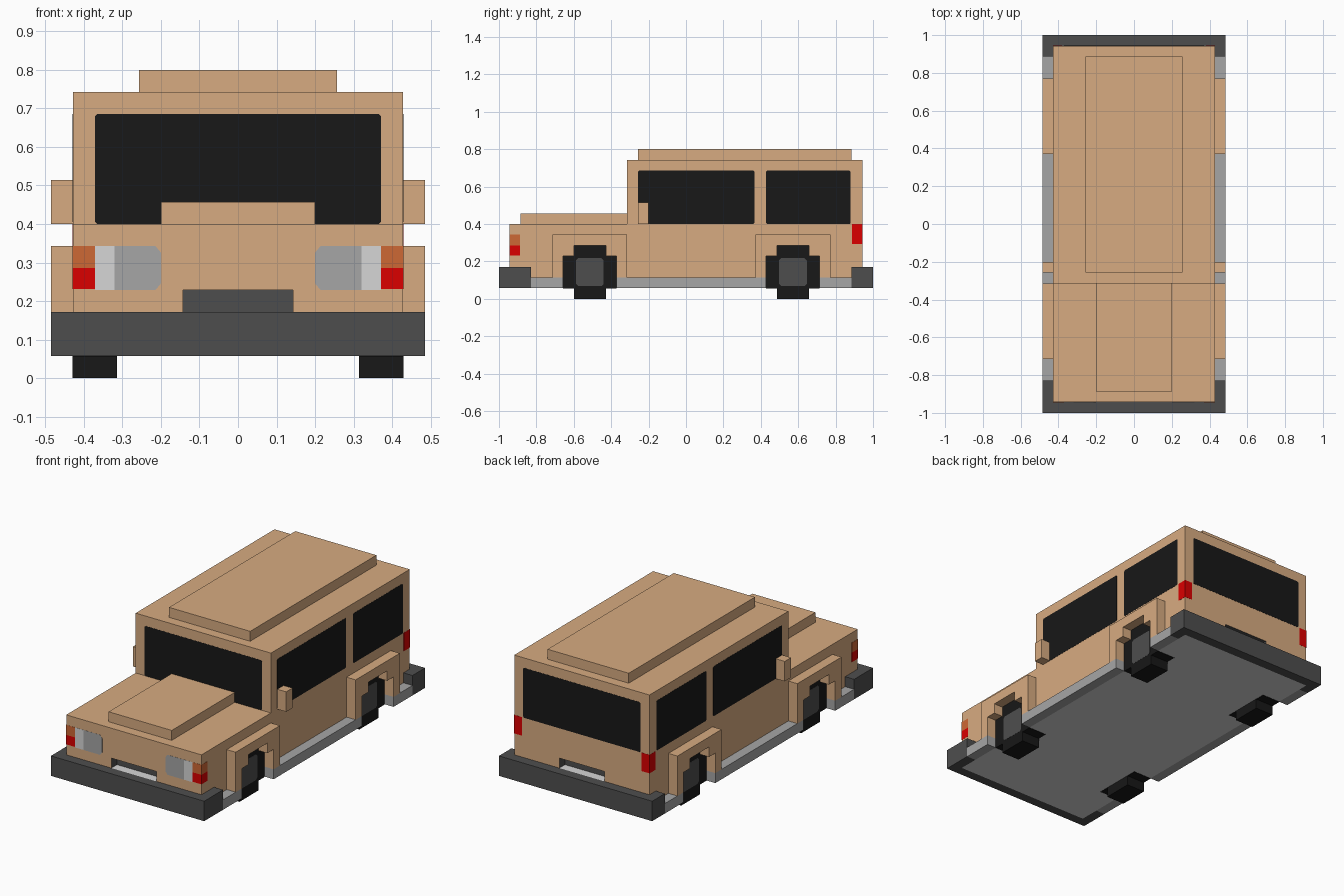
import bpy
import bmesh

U = 1 / 35      # block size
EPS = 0.03      # thickness of painted plates, in blocks

if "Cube" in bpy.data.objects:
    bpy.data.objects.remove(bpy.data.objects["Cube"], do_unlink=True)


def material(name, r, g, b):
    m = bpy.data.materials.new(name)
    m.use_nodes = True
    m.diffuse_color = (r, g, b, 1)
    m.node_tree.nodes["Principled BSDF"].inputs["Base Color"].default_value = (r, g, b, 1)
    return m


TAN = material("tan paint", 0.683, 0.41, 0.22)
BLACK = material("black", 0.009, 0.009, 0.009)
DARK = material("dark grey", 0.076, 0.076, 0.076)
GREY = material("mid grey", 0.382, 0.382, 0.382)
LIGHT = material("light grey", 0.67, 0.67, 0.67)
RED = material("red", 0.705, 0.0, 0.0)
ORANGE = material("orange", 0.617, 0.138, 0.036)


def prism(name, points, axis, a, b, mat):
    """Extrude a profile, given on the other two axes, from a to b (in blocks)."""
    bm = bmesh.new()
    verts = []
    for p, q in points:
        co = [p, q]
        co.insert(axis, a)
        verts.append(bm.verts.new([c * U for c in co]))
    face = bm.faces.new(verts)
    grown = bmesh.ops.extrude_face_region(bm, geom=[face])["geom"]
    move = [0, 0, 0]
    move[axis] = (b - a) * U
    bmesh.ops.translate(bm, vec=move, verts=[g for g in grown if isinstance(g, bmesh.types.BMVert)])
    bmesh.ops.recalc_face_normals(bm, faces=bm.faces)
    mesh = bpy.data.meshes.new(name)
    bm.to_mesh(mesh)
    bm.free()
    mesh.materials.append(mat)
    ob = bpy.data.objects.new(name, mesh)
    bpy.context.scene.collection.objects.link(ob)
    return ob


def rect(p0, p1, q0, q1, cut=0.0):
    """Rectangle profile, with clipped corners if cut is given."""
    if not cut:
        return [(p0, q0), (p1, q0), (p1, q1), (p0, q1)]
    return [(p0 + cut, q0), (p1 - cut, q0), (p1, q0 + cut), (p1, q1 - cut),
            (p1 - cut, q1), (p0 + cut, q1), (p0, q1 - cut), (p0, q0 + cut)]


def box(name, x0, x1, y0, y1, z0, z1, mat):
    return prism(name, rect(x0, x1, y0, y1), 2, z0, z1, mat)


# Lower body with a slot above each bumper
body = box("lower_body", -15, 15, -33, 33, 4, 14, TAN)
for end in (-1, 1):
    cutter = box("slot_cutter", -5, 5, end * 31.2, end * 34, 6, 8, DARK)
    mod = body.modifiers.new("slot", "BOOLEAN")
    mod.object = cutter
    mod.solver = "EXACT"
    cutter.hide_render = True
bpy.context.view_layer.update()
cut_mesh = bpy.data.meshes.new_from_object(body.evaluated_get(bpy.context.evaluated_depsgraph_get()))
body.modifiers.clear()
body.data = cut_mesh
for ob in [o for o in bpy.data.objects if o.name.startswith("slot_cutter")]:
    bpy.data.objects.remove(ob, do_unlink=True)
cut_mesh.materials.clear()
for m in (TAN, DARK, LIGHT):
    cut_mesh.materials.append(m)
for f in cut_mesh.polygons:
    c = f.center / U
    inside = abs(c.x) < 5.1 and 31 < abs(c.y) < 32.9 and 5.9 < c.z < 8.1
    floor = inside and f.normal.z > 0.5
    f.material_index = 2 if floor else 1 if inside else 0

# Chassis, cabin, roof panel and bonnet panel
box("chassis", -15, 15, -33, 33, 2, 4, LIGHT)
box("cabin", -15, 15, -11, 33, 14, 26, TAN)
box("roof_panel", -9, 9, -9, 31, 26, 28, TAN)
box("bonnet_panel", -7, 7, -31, -11, 14, 16, TAN)

# Bumpers wrapping round the corners
for name, end, wrap in (("front_bumper", -1, 29), ("rear_bumper", 1, 31)):
    prism(name, [(-17, end * 35), (17, end * 35), (17, end * wrap), (15, end * wrap),
                 (15, end * 33), (-15, end * 33), (-15, end * wrap), (-17, end * wrap)],
          2, 2, 6, DARK)

# Windscreen and rear window
prism("windscreen", rect(-13, 13, 14, 24, 0.2), 1, -11 - EPS, -11, BLACK)
prism("rear_window", rect(-13, 13, 14, 24, 0.2), 1, 33, 33 + EPS, BLACK)

for side, s in (("left", 1), ("right", -1)):
    # Wheels, hubs and stepped wheel arches
    for end, c in (("front", -18), ("rear", 20)):
        tag = f"{end}_{side}_"
        prism(tag + "wheel", [(c - 3, 0), (c + 3, 0), (c + 3, 1.95), (c + 5, 1.95),
                              (c + 5, 8), (c + 3, 8), (c + 3, 10), (c - 3, 10),
                              (c - 3, 8), (c - 5, 8), (c - 5, 1.95), (c - 3, 1.95)],
              0, s * 11, s * (15 + EPS), BLACK)
        prism(tag + "hub", rect(c - 2.6, c + 2.6, 2.4, 7.6, 0.4),
              0, s * (15 + EPS), s * (15 + 2 * EPS), DARK)
        prism(tag + "arch", [(c - 7, 4), (c - 5, 4), (c - 5, 8), (c - 3, 8),
                             (c - 3, 10), (c + 3, 10), (c + 3, 8), (c + 5, 8),
                             (c + 5, 4), (c + 7, 4), (c + 7, 12), (c - 7, 12)],
              0, s * 15, s * 17, TAN)

    # Side steps, interrupted by the wheels
    for part, y0, y1 in (("front", -29, -23), ("middle", -13, 15), ("rear", 25, 31)):
        box(f"{side}_{part}_step", s * 15, s * 17, y0, y1, 2, 4, GREY)

    # Side windows and mirror
    for part, y0, y1 in (("front", -9, 12.8), ("rear", 15, 30.8)):
        prism(f"{side}_{part}_window", rect(y0, y1, 14, 24, 0.2),
              0, s * 15, s * (15 + EPS), BLACK)
    box(side + "_mirror", s * 15, s * 17, -9, -7, 14, 18, TAN)

    # Headlights with corner lamps
    prism(side + "_headlight",
          [(s * 11.2, 8), (s * 7.5, 8), (s * 7, 8.6), (s * 7, 11.4), (s * 7.5, 12), (s * 11.2, 12)],
          1, -33 - EPS, -33, GREY)
    prism(side + "_headlight_edge", rect(s * 11.2, s * 13, 8, 12), 1, -33 - EPS, -33, LIGHT)
    for name, z0, z1, mat in (("lower_lamp", 8.1, 10, RED), ("indicator", 10, 12, ORANGE)):
        box(f"{side}_{name}", s * 13, s * (15 + EPS), -33 - EPS, -31.1, z0, z1, mat)

    # Tail lights round the rear corners
    box(side + "_tail_light", s * 13.3, s * (15 + EPS), 31.1, 33 + EPS, 10.3, 14, RED)
